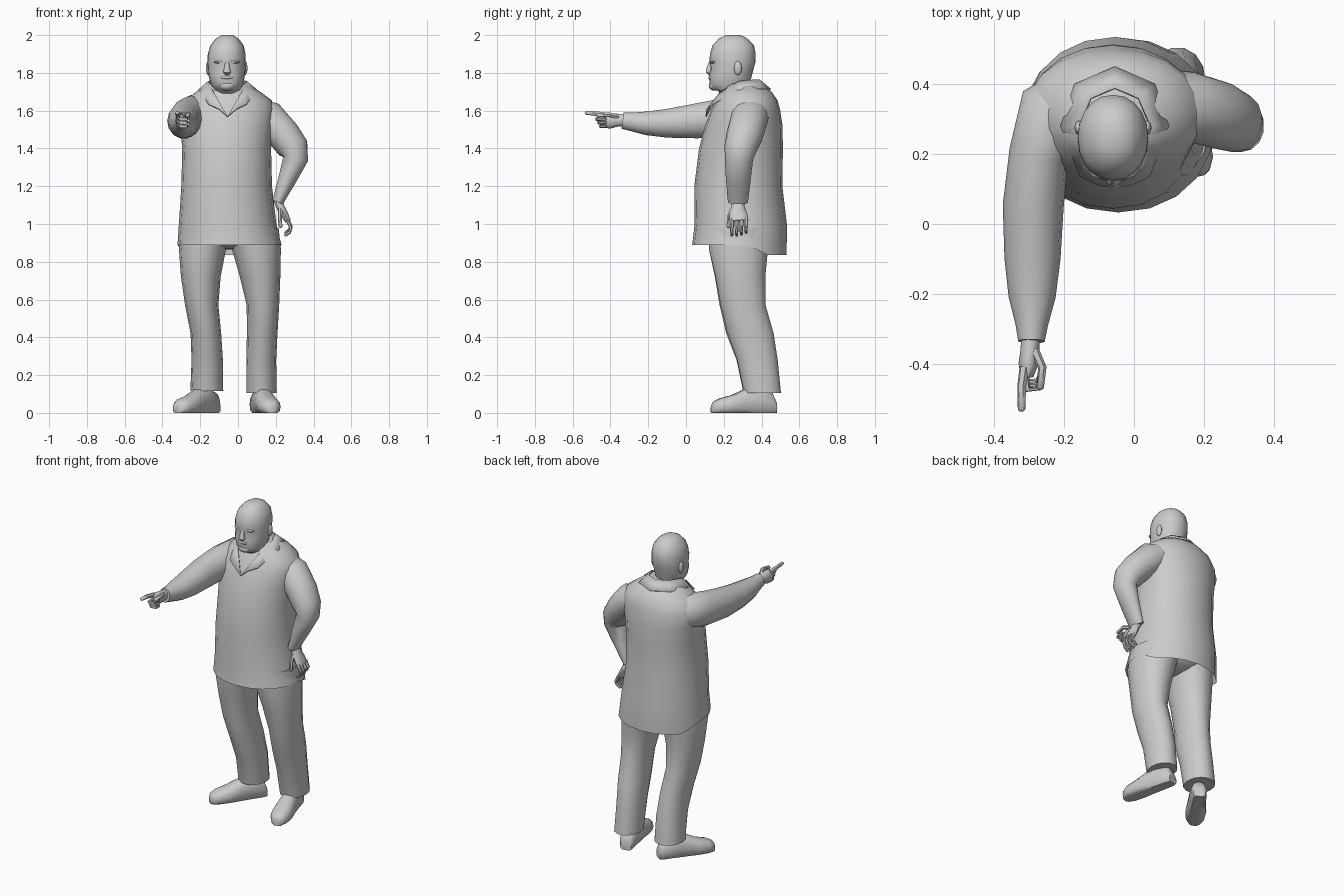
import bpy, bmesh, math
from mathutils import Vector

X, Y, Z = Vector((1, 0, 0)), Vector((0, 1, 0)), Vector((0, 0, 1))


def finish(name, bm, angle=50):
    bmesh.ops.recalc_face_normals(bm, faces=bm.faces)
    me = bpy.data.meshes.new(name)
    bm.to_mesh(me)
    bm.free()
    ob = bpy.data.objects.new(name, me)
    bpy.context.collection.objects.link(ob)
    bpy.ops.object.select_all(action='DESELECT')
    ob.select_set(True)
    bpy.context.view_layer.objects.active = ob
    bpy.ops.object.shade_smooth_by_angle(angle=math.radians(angle))
    return ob


def loft(name, secs, n=14, ref=X, axis=None, power=1.0, cap=(True, True), shape=None):
    """Skin oval rings (x, y, z, ru, rv); ref sets the ru direction."""
    bm = bmesh.new()
    cs = [Vector(s[:3]) for s in secs]
    rings = []
    for i, s in enumerate(secs):
        t = axis or (cs[min(i + 1, len(cs) - 1)] - cs[max(i - 1, 0)]).normalized()
        u = (ref - t * ref.dot(t)).normalized()
        v = t.cross(u)
        ring = []
        for k in range(n):
            a = 2 * math.pi * k / n
            c, d = math.cos(a), math.sin(a)
            c = math.copysign(abs(c) ** power, c)
            d = math.copysign(abs(d) ** power, d)
            p = cs[i] + u * s[3] * c + v * s[4] * d
            ring.append(bm.verts.new(shape(p, i) if shape else p))
        rings.append(ring)
    for a, b in zip(rings, rings[1:]):
        for k in range(n):
            bm.faces.new((a[k], a[(k + 1) % n], b[(k + 1) % n], b[k]))
    if cap[0]:
        bm.faces.new(rings[0])
    if cap[1]:
        bm.faces.new(rings[-1])
    return finish(name, bm)


def column(name, rows, **kw):
    """Loft of level rings, rows are (z, cx, cy, rx, ry)."""
    return loft(name, [(r[1], r[2], r[0], r[3], r[4]) for r in rows], axis=Z, **kw)


def finger(name, pts, r=0.012):
    secs = [(*p, r * (1 - 0.12 * i), r * (1 - 0.12 * i)) for i, p in enumerate(pts)]
    end = Vector(pts[-1]) + (Vector(pts[-1]) - Vector(pts[-2])).normalized() * r * 0.4
    secs.append((*end, r * 0.35, r * 0.35))
    loft(name, secs, n=6, ref=Vector((0.3, 0.5, 0.8)))


def blob(name, loc, scale):
    bm = bmesh.new()
    bmesh.ops.create_uvsphere(bm, u_segments=12, v_segments=8, radius=1)
    for v in bm.verts:
        v.co = Vector(loc) + Vector(a * b for a, b in zip(v.co, scale))
    finish(name, bm)


# Shirt body, open hem that drops lower at the back
def hem(p, i):
    if i == 0 and p.y > 0.33:
        p.z -= 0.055 * min(1, (p.y - 0.33) / 0.09)
    return p


column("shirt_body", [
    (0.89, -0.045, 0.283, 0.275, 0.25), (1.0, -0.055, 0.29, 0.258, 0.244),
    (1.2, -0.06, 0.277, 0.24, 0.233), (1.4, -0.06, 0.291, 0.235, 0.222),
    (1.52, -0.06, 0.306, 0.247, 0.205), (1.60, -0.058, 0.315, 0.252, 0.184),
    (1.655, -0.05, 0.322, 0.228, 0.163), (1.70, -0.052, 0.318, 0.17, 0.135),
    (1.745, -0.055, 0.30, 0.1, 0.09)], n=20, power=0.95, cap=(False, True), shape=hem)

# Open collar, mirrored about the neck
top = [(0, 0.39, 1.765), (0.07, 0.36, 1.765), (0.103, 0.28, 1.757), (0.075, 0.18, 1.70), (0.0, 0.103, 1.57)]
low = [(0, 0.45, 1.715), (0.115, 0.40, 1.718), (0.155, 0.28, 1.712), (0.10, 0.135, 1.635), (0.045, 0.109, 1.61)]
bm = bmesh.new()
for s in (1, -1):
    rows = [[bm.verts.new((-0.055 + s * x, y, z)) for x, y, z in row] for row in (top, low)]
    for k in range(4):
        bm.faces.new((rows[0][k], rows[0][k + 1], rows[1][k + 1], rows[1][k]))
bmesh.ops.remove_doubles(bm, verts=bm.verts, dist=0.0005)
collar = finish("collar", bm)
collar.modifiers.new("thickness", 'SOLIDIFY').thickness = 0.006


# Head and neck
column("head", [
    (1.66, -0.055, 0.28, 0.08, 0.085), (1.705, -0.055, 0.26, 0.08, 0.09),
    (1.712, -0.056, 0.232, 0.07, 0.096), (1.74, -0.058, 0.23, 0.086, 0.106),
    (1.79, -0.06, 0.236, 0.097, 0.114), (1.825, -0.06, 0.245, 0.1, 0.114),
    (1.855, -0.06, 0.245, 0.101, 0.122), (1.90, -0.06, 0.248, 0.1, 0.121),
    (1.945, -0.058, 0.25, 0.088, 0.11), (1.98, -0.057, 0.25, 0.062, 0.078),
    (2.0, -0.056, 0.25, 0.03, 0.04)], n=20, power=0.95)
loft("nose", [(-0.058, 0.135, 1.862, 0.01, 0.012), (-0.058, 0.125, 1.83, 0.014, 0.015),
              (-0.058, 0.123, 1.803, 0.021, 0.018), (-0.058, 0.13, 1.79, 0.012, 0.01)], n=8, axis=Z)
blob("brow", (-0.059, 0.15, 1.857), (0.07, 0.027, 0.013))
blob("moustache", (-0.059, 0.136, 1.776), (0.038, 0.018, 0.011))
blob("chin", (-0.058, 0.148, 1.732), (0.042, 0.028, 0.026))
for s in (-1, 1):
    blob("ear", (-0.06 + s * 0.098, 0.275, 1.825), (0.012, 0.021, 0.037))

# Raised sleeve and pointing hand
loft("pointing_sleeve", [
    (-0.13, 0.41, 1.565, 0.075, 0.075), (-0.23, 0.32, 1.577, 0.105, 0.108),
    (-0.272, 0.2, 1.562, 0.085, 0.106), (-0.288, 0.05, 1.545, 0.087, 0.094),
    (-0.29, -0.1, 1.533, 0.08, 0.078), (-0.291, -0.21, 1.533, 0.067, 0.064),
    (-0.292, -0.29, 1.541, 0.046, 0.05), (-0.293, -0.335, 1.547, 0.038, 0.044)], n=14)
loft("pointing_palm", [
    (-0.295, -0.31, 1.547, 0.027, 0.03), (-0.297, -0.36, 1.55, 0.027, 0.035),
    (-0.302, -0.40, 1.547, 0.028, 0.043), (-0.306, -0.435, 1.545, 0.019, 0.039)], n=10)
finger("pointing_index", [(-0.313, -0.41, 1.574), (-0.321, -0.465, 1.583), (-0.321, -0.53, 1.589)], 0.0145)
for i in range(3):
    z, b = 1.558 - 0.019 * i, 0.011 * i
    finger("curled_finger", [(-0.312, -0.42, z), (-0.305, -0.474 + b, z - 0.003),
                             (-0.274, -0.47 + b, z - 0.004), (-0.268, -0.425, z - 0.002)])
finger("pointing_thumb", [(-0.285, -0.36, 1.568), (-0.262, -0.41, 1.58), (-0.268, -0.468, 1.574)], 0.014)

# Bent sleeve and hand resting by the hip
loft("bent_sleeve", [
    (0.07, 0.34, 1.59, 0.1, 0.085), (0.16, 0.335, 1.555, 0.1, 0.1),
    (0.24, 0.312, 1.475, 0.098, 0.09), (0.29, 0.29, 1.405, 0.087, 0.085),
    (0.305, 0.28, 1.345, 0.075, 0.068), (0.262, 0.277, 1.24, 0.066, 0.05),
    (0.21, 0.275, 1.115, 0.053, 0.03)], n=14, ref=Y)
loft("resting_palm", [
    (0.208, 0.275, 1.13, 0.032, 0.024), (0.225, 0.275, 1.09, 0.035, 0.023),
    (0.247, 0.277, 1.05, 0.048, 0.021), (0.264, 0.28, 1.015, 0.05, 0.016)], n=10, ref=Y)
for i in range(4):
    y, d = 0.243 + 0.025 * i, (0.0, 0.0, 0.004, 0.014)[i]
    finger("resting_finger", [(0.26, y, 1.025), (0.28, y, 0.985), (0.272, y, 0.955 + d), (0.251, y, 0.94 + d)])
finger("resting_thumb", [(0.225, 0.247, 1.08), (0.222, 0.228, 1.035), (0.225, 0.224, 0.985)], 0.013)

# Trouser seat and legs
blob("trouser_seat", (-0.045, 0.285, 0.945), (0.22, 0.17, 0.08))
column("trouser_leg_right", [
    (0.98, -0.165, 0.285, 0.135, 0.17), (0.87, -0.188, 0.275, 0.125, 0.158),
    (0.72, -0.197, 0.285, 0.105, 0.135), (0.57, -0.192, 0.30, 0.088, 0.125),
    (0.42, -0.17, 0.335, 0.081, 0.125), (0.28, -0.163, 0.375, 0.083, 0.11),
    (0.115, -0.165, 0.40, 0.087, 0.1)], n=14, power=0.95)
column("trouser_leg_left", [
    (0.98, 0.075, 0.285, 0.14, 0.17), (0.87, 0.097, 0.278, 0.13, 0.16),
    (0.72, 0.117, 0.288, 0.107, 0.135), (0.57, 0.132, 0.302, 0.086, 0.122),
    (0.42, 0.128, 0.342, 0.081, 0.125), (0.28, 0.123, 0.378, 0.079, 0.11),
    (0.105, 0.125, 0.405, 0.08, 0.1)], n=14, power=0.95)


# Shoes with flat soles, turned outward
def shoe(name, heel, toe):
    a, b = Vector(heel), Vector(toe)
    prof = [(0, 0.035, 0.06), (0.06, 0.045, 0.11), (0.3, 0.05, 0.14), (0.5, 0.054, 0.125),
            (0.68, 0.061, 0.095), (0.87, 0.056, 0.078), (0.97, 0.038, 0.06), (1, 0.02, 0.04)]
    d = b - a
    side = Vector((d.y, -d.x, 0)).normalized()

    def flat(p, i):
        p.z = max(p.z, 0.0)
        return p
    loft(name, [(*a.lerp(b, t), h * 0.42, w, h * 0.58) for t, w, h in prof], n=14, ref=side,
         axis=Vector((d.x, d.y, 0)).normalized(), power=0.85, shape=flat)


shoe("shoe_right", (-0.12, 0.455), (-0.32, 0.17))
shoe("shoe_left", (0.1, 0.475), (0.182, 0.135))
